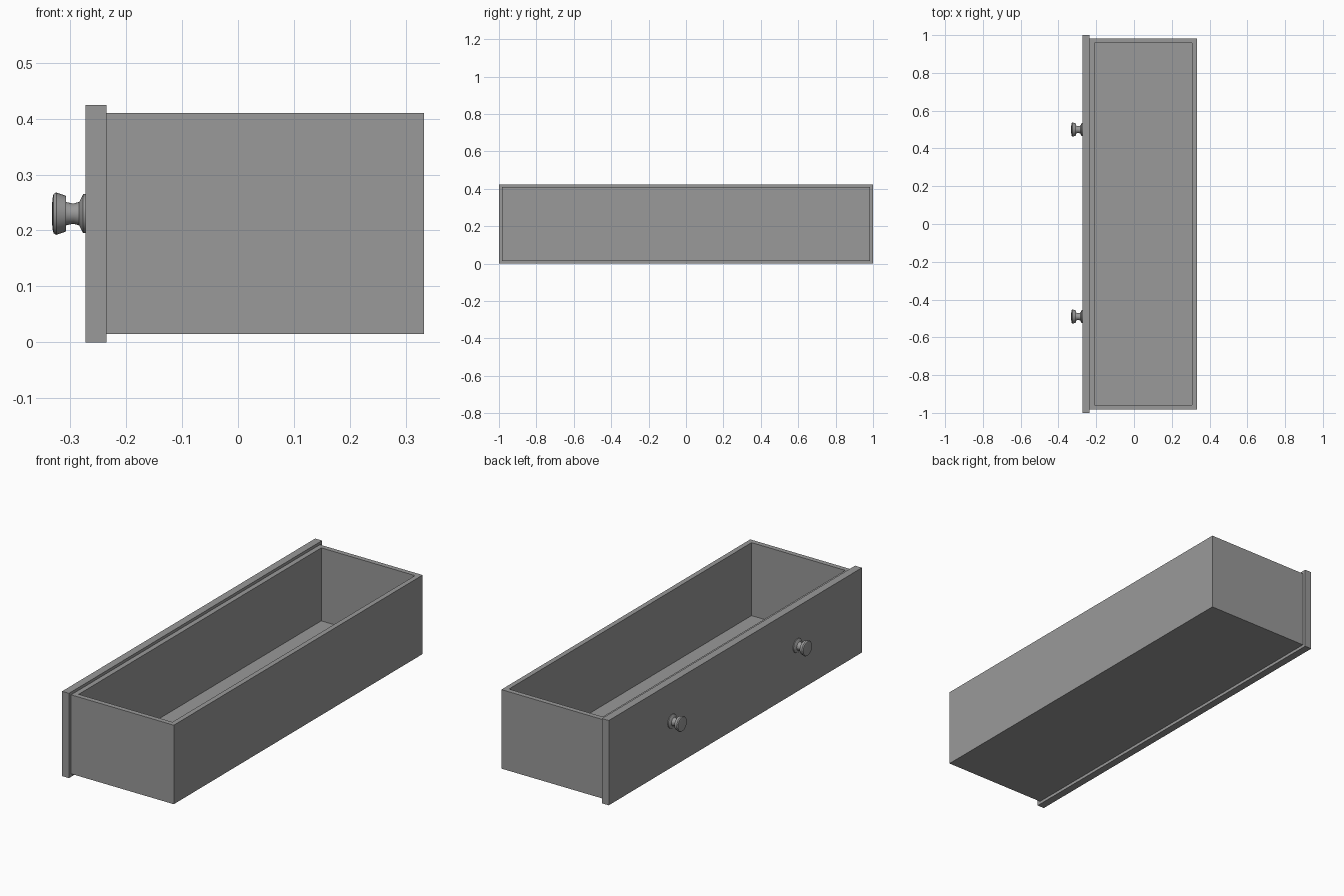
import bpy, bmesh, math
from mathutils import Matrix, Vector

cube = bpy.data.objects.get("Cube")
if cube:
    bpy.data.objects.remove(cube, do_unlink=True)

grey = bpy.data.materials.new("plain_grey")
grey.use_nodes = True
grey.diffuse_color = (0.32, 0.32, 0.32, 1)
grey.node_tree.nodes["Principled BSDF"].inputs["Base Color"].default_value = grey.diffuse_color


def finish(bm, name):
    bmesh.ops.recalc_face_normals(bm, faces=bm.faces)
    mesh = bpy.data.meshes.new(name)
    bm.to_mesh(mesh)
    bm.free()
    mesh.materials.append(grey)
    obj = bpy.data.objects.new(name, mesh)
    bpy.context.collection.objects.link(obj)
    return obj


def box(low, high):
    low, high = Vector(low), Vector(high)
    bm = bmesh.new()
    bmesh.ops.create_cube(bm, size=1, matrix=Matrix.Translation((low + high) / 2)
                          @ Matrix.Diagonal((*(high - low), 1)))
    return bm


# Open drawer tray: inset the top and push it down to the floor
WALL, DEPTH = 0.035, 0.365
bm = box((-0.235, -0.983, 0.015), (0.333, 0.983, 0.41))
top = max(bm.faces, key=lambda f: f.calc_center_median().z)
bmesh.ops.inset_region(bm, faces=[top], thickness=WALL)
well = bmesh.ops.extrude_face_region(bm, geom=[top])["geom"]
bmesh.ops.translate(bm, vec=(0, 0, -DEPTH), verts=[v for v in well if isinstance(v, bmesh.types.BMVert)])
if top.is_valid:
    bmesh.ops.delete(bm, geom=[top], context='FACES_ONLY')
finish(bm, "drawer_tray")

# Overhanging face panel
finish(box((-0.273, -1, 0), (-0.235, 1, 0.424)), "drawer_face_panel")

# Turned knobs: (distance out from the panel, radius)
PROFILE = [(0, 0), (0, 0.035), (0.004, 0.035), (0.011, 0.021), (0.022, 0.018),
           (0.035, 0.021), (0.035, 0.032), (0.052, 0.038), (0.057, 0.035),
           (0.059, 0.026), (0.06, 0)]


def knob(name, y):
    bm = bmesh.new()
    verts = [bm.verts.new((-0.273 - d, y, 0.23 + r)) for d, r in PROFILE]
    edges = [bm.edges.new(pair) for pair in zip(verts, verts[1:])]
    bmesh.ops.spin(bm, geom=verts + edges, cent=(-0.273, y, 0.23), axis=(1, 0, 0),
                   angle=math.tau, steps=24)
    bmesh.ops.remove_doubles(bm, verts=bm.verts, dist=0.0001)
    obj = finish(bm, name)
    bpy.ops.object.select_all(action='DESELECT')
    obj.select_set(True)
    bpy.context.view_layer.objects.active = obj
    bpy.ops.object.shade_smooth_by_angle(angle=math.radians(40))


knob("left_knob", -0.49)
knob("right_knob", 0.5)
